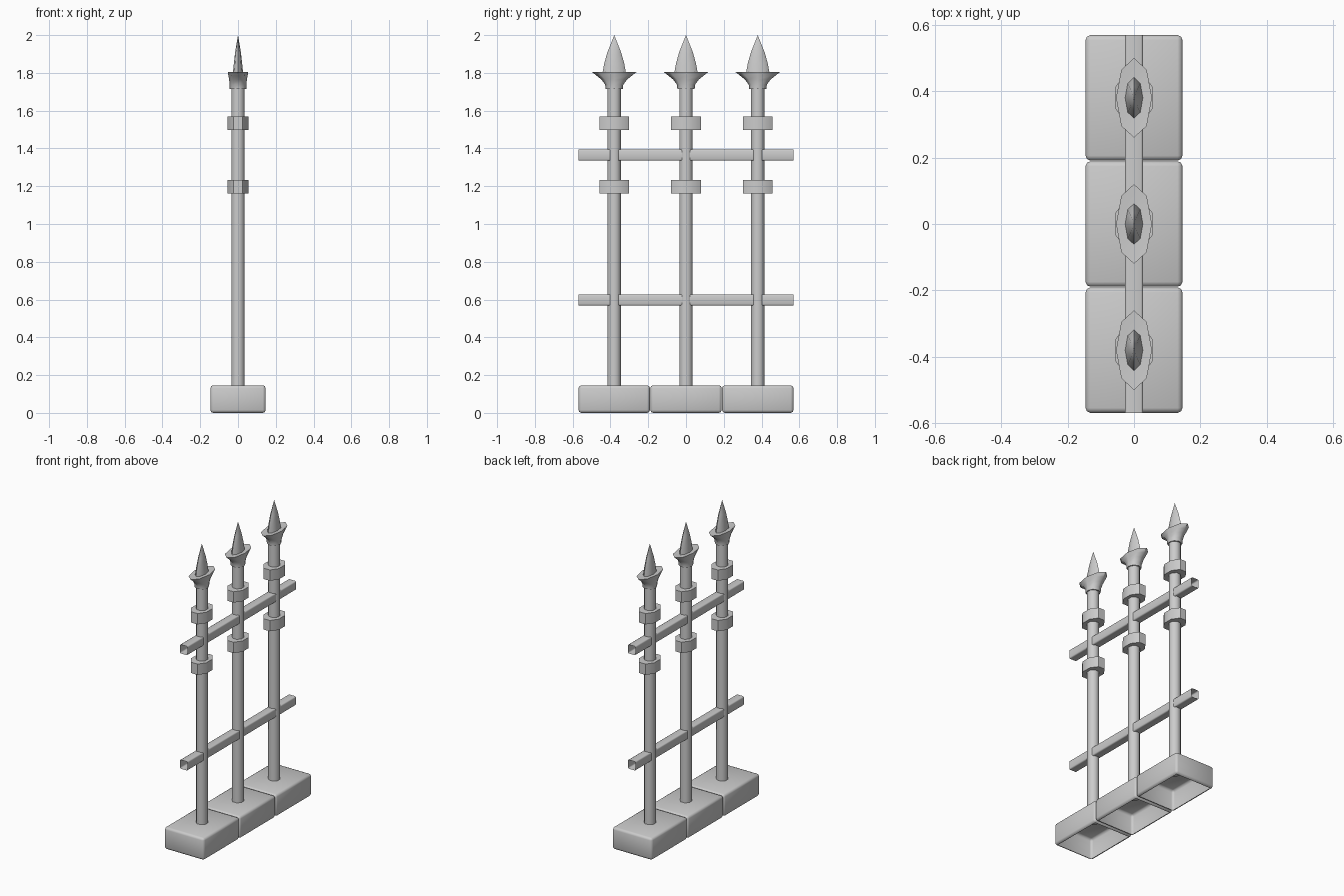
import bpy, bmesh
from math import pi, cos, sin

if "Cube" in bpy.data.objects:
    bpy.data.objects.remove(bpy.data.objects["Cube"])

POSTS = (-0.38, 0.0, 0.38)


def finish(name, bm, angle=40):
    bmesh.ops.recalc_face_normals(bm, faces=bm.faces)
    me = bpy.data.meshes.new(name)
    bm.to_mesh(me)
    bm.free()
    ob = bpy.data.objects.new(name, me)
    bpy.context.collection.objects.link(ob)
    bpy.ops.object.select_all(action='DESELECT')
    ob.select_set(True)
    bpy.context.view_layer.objects.active = ob
    bpy.ops.object.shade_smooth_by_angle(angle=angle * pi / 180)
    return ob


def loft(name, y, rings, turn=0.0, sides=8, tip=None, cap_top=True, angle=50):
    """Stack elliptical rings (rx, ry, z), bridged from bottom to top."""
    bm = bmesh.new()
    loops = [[bm.verts.new((rx * cos(turn + 2 * pi * i / sides),
                            y + ry * sin(turn + 2 * pi * i / sides), z))
              for i in range(sides)] for rx, ry, z in rings]
    for a, b in zip(loops, loops[1:]):
        for i in range(sides):
            j = (i + 1) % sides
            bm.faces.new((a[i], a[j], b[j], b[i]))
    bm.faces.new(loops[0])
    if tip is not None:
        t = bm.verts.new((0, y, tip))
        for i in range(sides):
            bm.faces.new((loops[-1][i], loops[-1][(i + 1) % sides], t))
    elif cap_top:
        bm.faces.new(loops[-1])
    return finish(name, bm, angle)


def block(name, y):
    """Bevelled plinth, open underneath."""
    bm = bmesh.new()
    bmesh.ops.create_cube(bm, size=1)
    for v in bm.verts:
        v.co = (v.co.x * 0.292, y + v.co.y * 0.378, (v.co.z + 0.5) * 0.146)
    bmesh.ops.bevel(bm, geom=bm.edges[:], offset=0.015, segments=2,
                    profile=0.5, affect='EDGES')
    bm.faces.ensure_lookup_table()
    bottom = [f for f in bm.faces if all(v.co.z < 1e-4 for v in f.verts)]
    bmesh.ops.delete(bm, geom=bottom, context='FACES')
    return finish(name, bm, 50)


def rail(name, z):
    """Rounded square bar with open ends."""
    bm = bmesh.new()
    bmesh.ops.create_cube(bm, size=1)
    for v in bm.verts:
        v.co = (v.co.x * 0.055, v.co.y * 1.14, z + v.co.z * 0.059)
    ends = [f for f in bm.faces if abs(f.normal.y) > 0.9 or
            max(v.co.y for v in f.verts) - min(v.co.y for v in f.verts) < 0.1]
    bmesh.ops.delete(bm, geom=ends, context='FACES_ONLY')
    long_edges = [e for e in bm.edges
                  if abs(e.verts[0].co.y - e.verts[1].co.y) > 0.5]
    bmesh.ops.bevel(bm, geom=long_edges, offset=0.007, segments=2,
                    profile=0.5, affect='EDGES')
    return finish(name, bm, 50)


# plinths, posts, collars and spear heads
R = 0.0375
K = 1 / cos(pi / 8)
for n, y in enumerate(POSTS, 1):
    block(f"plinth_{n}", y)
    loft(f"post_{n}", y, [(R, R, 0.13), (R, R, 1.76)], pi / 8)
    for label, z in (("lower", 1.198), ("upper", 1.534)):
        rx, ry = 0.056 * K, 0.079 * K
        loft(f"{label}_collar_{n}", y,
             [(rx, ry, z - 0.036), (rx, ry, z + 0.036)], pi / 8)
    # flared crown below the point
    loft(f"crown_{n}", y, [(0.044, 0.046, 1.715), (0.045, 0.048, 1.738),
                           (0.047, 0.068, 1.765), (0.051, 0.093, 1.785),
                           (0.054, 0.12, 1.806), (0.026, 0.062, 1.803)])
    # leaf-shaped point
    loft(f"spear_point_{n}", y, [(0.027, 0.062, 1.80), (0.022, 0.053, 1.85),
                                 (0.015, 0.036, 1.91)], tip=2.0)

# horizontal rails
rail("lower_rail", 0.598)
rail("upper_rail", 1.365)
